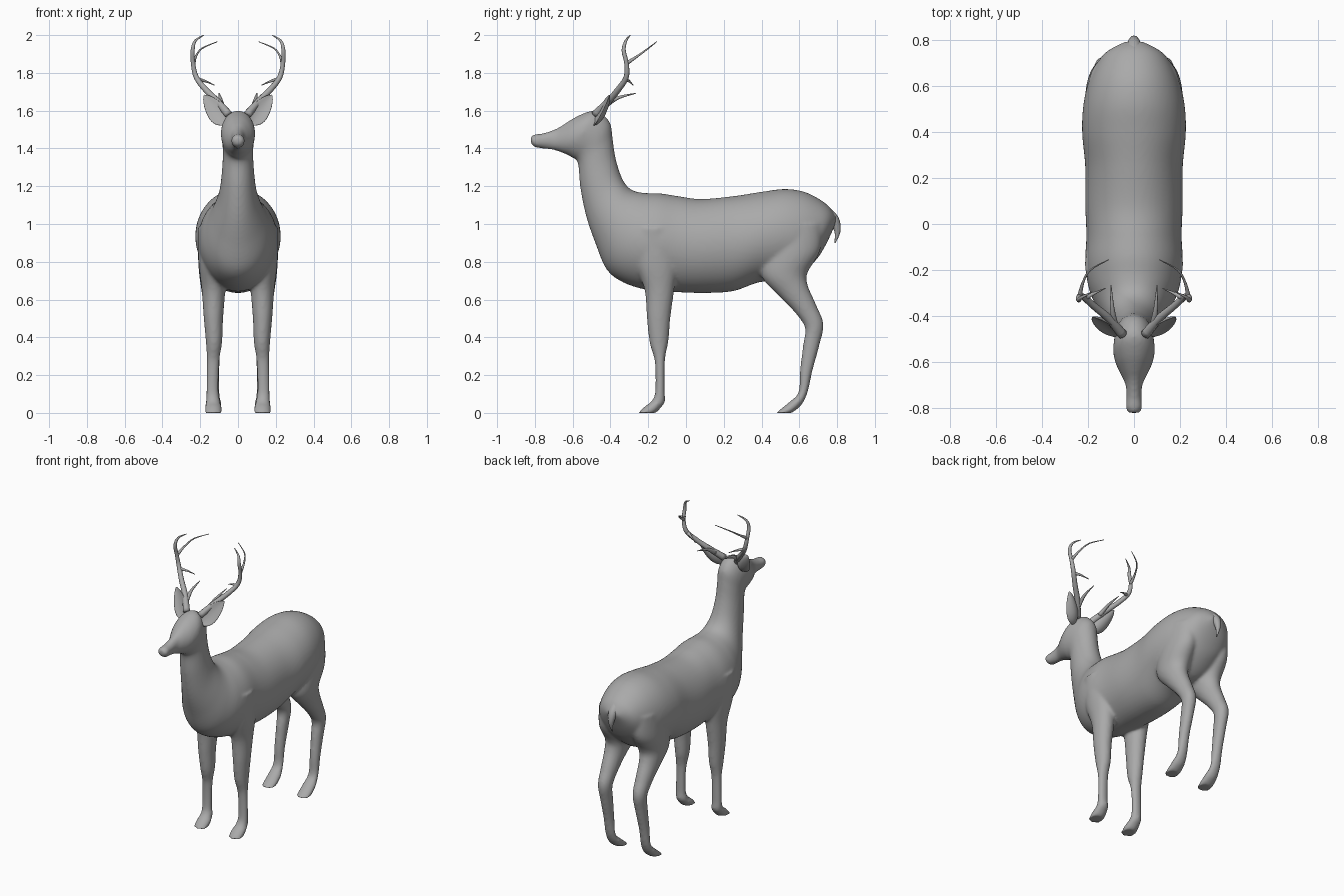
import bpy, bmesh
from math import cos, sin, pi
from mathutils import Vector as V

hide = bpy.data.materials.new("dark_grey")
hide.diffuse_color = (0.4, 0.4, 0.4, 1)


def smooth_rows(rows, steps):
    """Catmull-Rom interpolation of rows of numbers."""
    out = []
    for i in range(len(rows) - 1):
        a, b, c, d = (rows[max(i - 1, 0)], rows[i], rows[i + 1], rows[min(i + 2, len(rows) - 1)])
        for s in range(steps):
            t = s / steps
            out.append([q + 0.5 * t * (r - p + t * (2 * p - 5 * q + 4 * r - w + t * (3 * (q - r) + w - p)))
                        for p, q, r, w in zip(a, b, c, d)])
    return out + [list(rows[-1])]


def loft(name, sections, n=24, cup=0.0):
    """Skin elliptical rings given as (centre, half axis, half axis)."""
    bm = bmesh.new()
    rings = []
    for c, u, v in sections:
        rings.append([bm.verts.new(c + u * cos(2 * pi * k / n)
                                   + v * (sin(2 * pi * k / n) + cup * sin(2 * pi * k / n) ** 2))
                      for k in range(n)])
    for a, b in zip(rings, rings[1:]):
        for k in range(n):
            bm.faces.new((a[k], a[(k + 1) % n], b[(k + 1) % n], b[k]))
    bm.faces.new(rings[0])
    bm.faces.new(rings[-1])
    bmesh.ops.recalc_face_normals(bm, faces=bm.faces)
    me = bpy.data.meshes.new(name)
    bm.to_mesh(me)
    bm.free()
    me.materials.append(hide)
    for p in me.polygons:
        p.use_smooth = True
    ob = bpy.data.objects.new(name, me)
    bpy.context.collection.objects.link(ob)
    return ob


def profile(name, rows, side=1):
    """Rows: edge point y,z, opposite edge point y,z, centre x, half width."""
    secs = []
    for y1, z1, y2, z2, cx, hw in smooth_rows(rows, 6):
        secs.append((V((side * cx, (y1 + y2) / 2, (z1 + z2) / 2)), V((hw, 0, 0)),
                     V((0, (y1 - y2) / 2, (z1 - z2) / 2))))
    return loft(name, secs, 72)


def tube(name, pts, side=1):
    """Round tapering tube; points x,y,z,radius."""
    rows = smooth_rows(pts, 4)
    ps = [V((side * r[0], r[1], r[2])) for r in rows]
    secs = []
    for i, p in enumerate(ps):
        d = (ps[min(i + 1, len(ps) - 1)] - ps[max(i - 1, 0)]).normalized()
        u = d.cross(V((0.3, 1, 0.2))).normalized()
        secs.append((p, u * rows[i][3], d.cross(u) * rows[i][3]))
    return loft(name, secs, 10)


# torso, neck and head: top y,z, bottom y,z, half width
trunk = [(.797, 1.035, .785, .985, .04), (.76, 1.09, .735, .88, .12), (.70, 1.135, .68, .80, .165),
         (.62, 1.172, .58, .72, .203), (.52, 1.185, .48, .70, .222), (.40, 1.17, .38, .69, .225),
         (.25, 1.147, .25, .645, .212), (.08, 1.132, .10, .635, .212), (-.04, 1.147, -.06, .64, .207),
         (-.14, 1.162, -.20, .65, .212), (-.22, 1.164, -.33, .69, .197), (-.28, 1.177, -.42, .76, .165),
         (-.32, 1.21, -.48, .90, .13), (-.35, 1.27, -.528, 1.04, .10), (-.375, 1.36, -.559, 1.19, .085),
         (-.388, 1.45, -.57, 1.31, .08), (-.40, 1.53, -.585, 1.345, .084), (-.44, 1.58, -.60, 1.35, .088),
         (-.49, 1.60, -.625, 1.365, .09), (-.56, 1.578, -.65, 1.375, .078), (-.62, 1.545, -.69, 1.39, .054),
         (-.68, 1.508, -.72, 1.395, .036), (-.75, 1.482, -.76, 1.40, .033), (-.80, 1.475, -.795, 1.405, .036),
         (-.822, 1.46, -.819, 1.42, .026)]
parts = [profile("body", [(a, b, c, d, 0, w) for a, b, c, d, w in trunk])]

# legs: front edge y,z, back edge y,z, centre x, half width
front_leg = [(-.28, .98, -.07, .98, .138, .075), (-.27, .80, -.045, .80, .138, .071),
             (-.219, .65, -.063, .65, .13, .062), (-.207, .50, -.083, .50, .13, .051),
             (-.192, .37, -.093, .38, .127, .043), (-.165, .27, -.111, .28, .132, .034),
             (-.162, .12, -.113, .12, .135, .033), (-.18, .065, -.111, .06, .132, .037),
             (-.217, .035, -.14, .02, .13, .044), (-.254, 0, -.16, 0, .13, .046)]
hind_leg = [(.42, 1.0, .72, 1.0, .12, .08), (.40, .82, .71, .86, .125, .086),
            (.405, .715, .645, .745, .125, .08), (.50, .612, .643, .68, .13, .063),
            (.578, .53, .69, .57, .13, .051), (.63, .45, .728, .47, .13, .043),
            (.62, .36, .707, .36, .13, .037), (.603, .22, .669, .22, .132, .033),
            (.596, .11, .644, .11, .132, .034), (.55, .06, .61, .04, .13, .042),
            (.475, 0, .56, 0, .13, .046)]
for s in (-1, 1):
    parts += [profile("front_leg", front_leg, s), profile("hind_leg", hind_leg, s)]

# blend trunk and legs into one smooth skin
for ob in parts:
    ob.select_set(True)
body = parts[0]
bpy.context.view_layer.objects.active = body
bpy.ops.object.join()
rm = body.modifiers.new("blend", 'REMESH')
rm.mode = 'VOXEL'
rm.voxel_size = 0.01
rm.use_smooth_shade = True
sm = body.modifiers.new("soften", 'SMOOTH')
sm.factor = 0.5
sm.iterations = 6
for m in ("blend", "soften"):
    bpy.ops.object.modifier_apply(modifier=m)

# tail
tube("tail", [(0, .73, 1.06, .04), (0, .782, 1.02, .03), (0, .802, .96, .016), (0, .788, .90, .003)])

# ears: position along the axis, half width
ear_rows = smooth_rows([(-.05, .02), (.12, .046), (.35, .056), (.65, .045), (.88, .024), (1, .004)], 3)
# antlers: x,y,z,radius
beam = [(.05, -.48, 1.58, .022), (.11, -.41, 1.65, .018), (.17, -.36, 1.71, .016), (.22, -.317, 1.775, .014),
        (.238, -.315, 1.85, .012), (.24, -.33, 1.92, .011), (.226, -.318, 1.97, .007), (.18, -.295, 2.0, .002)]
tines = {"antler_back_tine": [(.236, -.315, 1.85, .011), (.222, -.255, 1.89, .006),
                              (.19, -.20, 1.93, .004), (.11, -.155, 1.965, .002)],
         "antler_brow_tine": [(.085, -.43, 1.625, .015), (.095, -.36, 1.668, .009), (.10, -.265, 1.692, .002)],
         "antler_spur": [(.21, -.32, 1.765, .012), (.17, -.30, 1.755, .006), (.125, -.28, 1.735, .002)]}
for s in (-1, 1):
    base, tip, w = V((s * .078, -.485, 1.54)), V((s * .18, -.405, 1.682)), V((s * .66, -.1, -.63))
    nrm = (tip - base).cross(w).normalized()
    if nrm.y < 0:
        nrm = -nrm
    loft("ear", [(base.lerp(tip, t), w * h, nrm * h * .22) for t, h in ear_rows], 20, cup=1.6)
    tube("antler_beam", beam, s)
    for name, pts in tines.items():
        tube(name, pts, s)
    # eyes
    bpy.ops.mesh.primitive_uv_sphere_add(segments=16, ring_count=10, radius=.014,
                                         location=(s * .062, -.575, 1.51))
    eye = bpy.context.object
    eye.name = "eye"
    eye.data.materials.append(hide)
    bpy.ops.object.shade_smooth()
